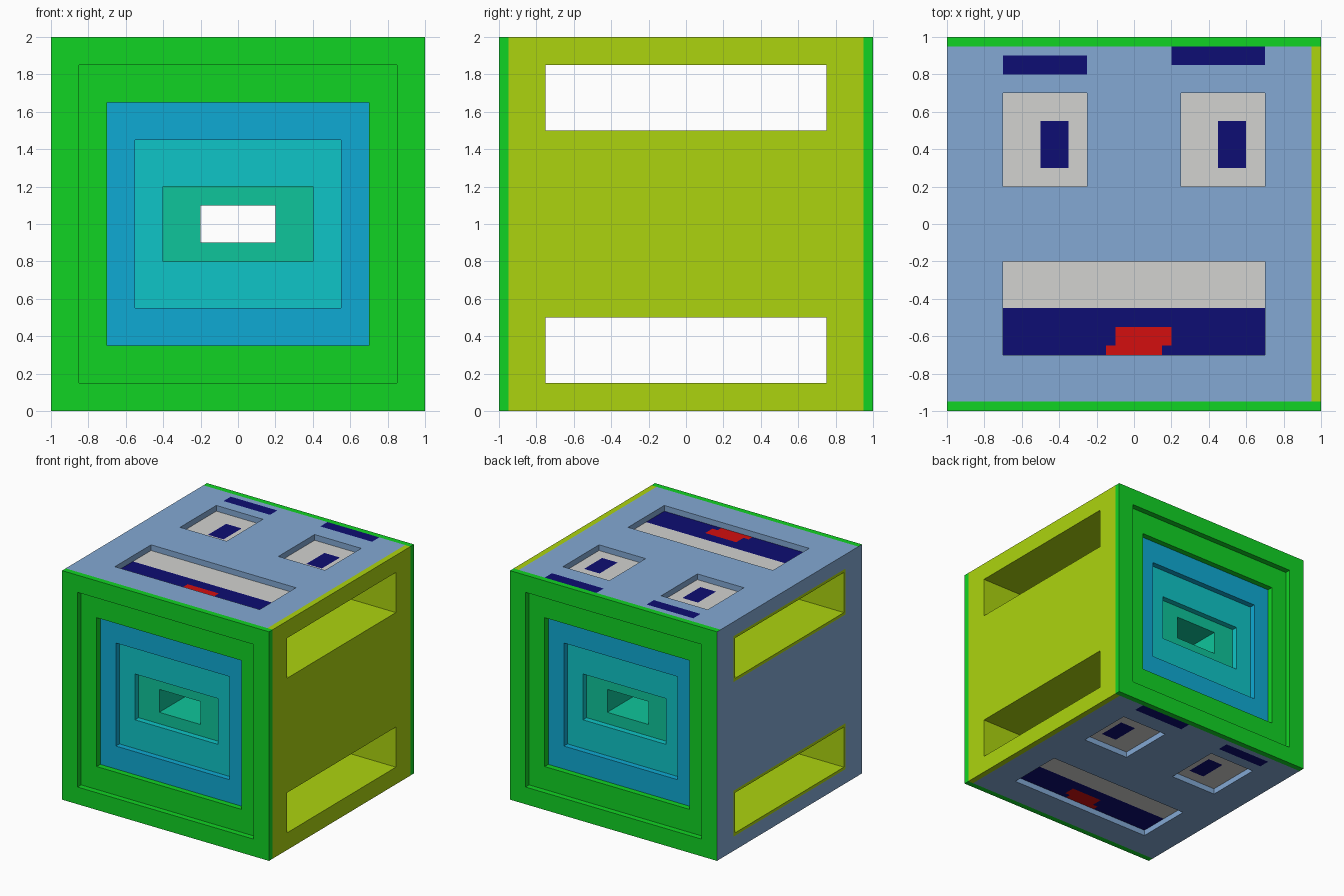
import bpy, bmesh
from mathutils import Vector

if "Cube" in bpy.data.objects:
    bpy.data.objects.remove(bpy.data.objects["Cube"])


def linear(c):
    c /= 255
    return c / 12.92 if c <= 0.04045 else ((c + 0.055) / 1.055) ** 2.4


# Flat colours, given as 0-255 values
COLOURS = {
    "green": (17, 212, 36), "olive": (172, 212, 15), "soft_blue": (131, 169, 212),
    "light_grey": (210, 210, 208), "navy": (13, 13, 115), "red": (212, 15, 15),
    "cyan_blue": (15, 170, 212), "teal": (15, 197, 199), "mint": (15, 197, 155),
}
NAMES = list(COLOURS)
MATS = []
for name, rgb in COLOURS.items():
    mat = bpy.data.materials.new(name)
    mat.use_nodes = True
    col = [linear(c) for c in rgb] + [1]
    mat.diffuse_color = col
    bsdf = mat.node_tree.nodes["Principled BSDF"]
    bsdf.inputs["Base Color"].default_value = col
    bsdf.inputs["Roughness"].default_value = 0.8
    MATS.append(mat)


def finish(name, bm):
    """Weld the mesh, keep only the colours in use and link the object."""
    bmesh.ops.remove_doubles(bm, verts=bm.verts, dist=1e-5)
    used = sorted({f.material_index for f in bm.faces})
    for f in bm.faces:
        f.material_index = used.index(f.material_index)
    mesh = bpy.data.meshes.new(name)
    bm.to_mesh(mesh)
    bm.free()
    for i in used:
        mesh.materials.append(MATS[i])
    obj = bpy.data.objects.new(name, mesh)
    bpy.context.collection.objects.link(obj)


def add_quad(bm, pts, facing, colour):
    """Add a quad whose normal points along facing."""
    face = bm.faces.new([bm.verts.new(p) for p in pts])
    face.normal_update()
    if face.normal.dot(facing) < 0:
        face.normal_flip()
    face.material_index = NAMES.index(colour)


def panel(name, place, regions):
    """Flat panel cut along region borders; regions (u0, u1, v0, v1, colour, depth)
    override earlier ones, and a colour of None leaves a hole."""
    us = sorted({u for r in regions for u in r[:2]})
    vs = sorted({v for r in regions for v in r[2:4]})
    out = place(0, 0, -1) - place(0, 0, 0)

    def mid(i, j):
        return (us[i] + us[i + 1]) / 2, (vs[j] + vs[j + 1]) / 2

    def cell(i, j):
        u, v = mid(i, j)
        return [r[4:] for r in regions if r[0] < u < r[1] and r[2] < v < r[3]][-1]

    bm = bmesh.new()
    for i in range(len(us) - 1):
        for j in range(len(vs) - 1):
            colour, depth = cell(i, j)
            a, b, c, d = us[i], us[i + 1], vs[j], vs[j + 1]
            if colour:
                add_quad(bm, [place(u, v, depth) for u, v in ((a, c), (b, c), (b, d), (a, d))],
                         out, colour)
            # Walls where the next cell lies at another depth
            for i2, j2, ends in ((i + 1, j, ((b, c), (b, d))), (i, j + 1, ((a, d), (b, d)))):
                if i2 > len(us) - 2 or j2 > len(vs) - 2:
                    continue
                colour2, depth2 = cell(i2, j2)
                if depth == depth2:
                    continue
                toward = place(*mid(i2, j2), 0) - place(*mid(i, j), 0)
                if depth > depth2:
                    toward = -toward
                (p, q), (r, s) = ends
                add_quad(bm, [place(p, q, depth), place(r, s, depth),
                              place(r, s, depth2), place(p, q, depth2)],
                         toward, colour if depth < depth2 else colour2)
    finish(name, bm)


# Stepped front and back with the tunnel joining them
rings, tints = [(1, 1, -0.95)], ["green"]
outer, y = "green", -1.0
rings.append((1, 1, y))
tints.append(outer)
for hx, hz, inner in ((0.85, 0.85, "green"), (0.7, 0.65, "cyan_blue"),
                      (0.55, 0.45, "teal"), (0.4, 0.2, "mint")):
    rings += [(hx, hz, y), (hx, hz, y + 0.05)]
    tints += [outer, inner]
    outer, y = inner, y + 0.05
rings.append((0.2, 0.1, y))
rings += [(hx, hz, -ry) for hx, hz, ry in reversed(rings)]
tints = tints + ["mint"] + tints[::-1]

bm = bmesh.new()
loops = [[bm.verts.new((sx * hx, ry, 1 + sz * hz))
          for sx, sz in ((-1, -1), (1, -1), (1, 1), (-1, 1))] for hx, hz, ry in rings]
for k, colour in enumerate(tints):
    a, b = loops[k], loops[k + 1]
    for i in range(4):
        j = (i + 1) % 4
        face = bm.faces.new((a[i], a[j], b[j], b[i]))
        # The outer border takes the side colour on the right-hand side
        border = k in (0, len(tints) - 1) and i == 3
        face.material_index = NAMES.index("soft_blue" if border else colour)
finish("stepped_front_and_back", bm)

# Sides with two slots running through
SLOTS = ((0.15, 0.5), (1.5, 1.85))
left = [(-0.95, 0.95, 0, 2, "olive", 0)]
right = [(-0.95, 0.95, 0, 2, "soft_blue", 0)]
RIM = 0.025
for z0, z1 in SLOTS:
    left.append((-0.75, 0.75, z0, z1, None, 2))
    right.append((-0.75 - RIM, 0.75 + RIM, z0 - RIM, z1 + RIM, "olive", 0))
    right.append((-0.75, 0.75, z0, z1, None, 0))
panel("left_side_and_slots", lambda u, v, d: Vector((1 - d, u, v)), left)
panel("right_side", lambda u, v, d: Vector((-1 + d, u, v)), right)

# Face on the top, repeated on the bottom
D = 0.05
FACE = [
    (-1, 1, -0.95, 0.95, "soft_blue", 0),
    (0.95, 1, -0.95, 0.95, "olive", 0),
    # brows
    (-0.7, -0.25, 0.8, 0.9, "navy", 0),
    (0.2, 0.7, 0.85, 0.95, "navy", 0),
    # eyes and pupils
    (-0.7, -0.25, 0.2, 0.7, "light_grey", D),
    (0.25, 0.7, 0.2, 0.7, "light_grey", D),
    (-0.5, -0.35, 0.3, 0.55, "navy", D),
    (0.45, 0.6, 0.3, 0.55, "navy", D),
    # teeth, mouth and tongue
    (-0.7, 0.7, -0.45, -0.2, "light_grey", D),
    (-0.7, 0.7, -0.7, -0.45, "navy", D),
    (-0.1, 0.2, -0.65, -0.55, "red", D),
    (-0.15, 0.15, -0.7, -0.65, "red", D),
]
panel("top_face", lambda u, v, d: Vector((u, v, 2 - d)), FACE)
panel("bottom_face", lambda u, v, d: Vector((u, v, d)), FACE)
